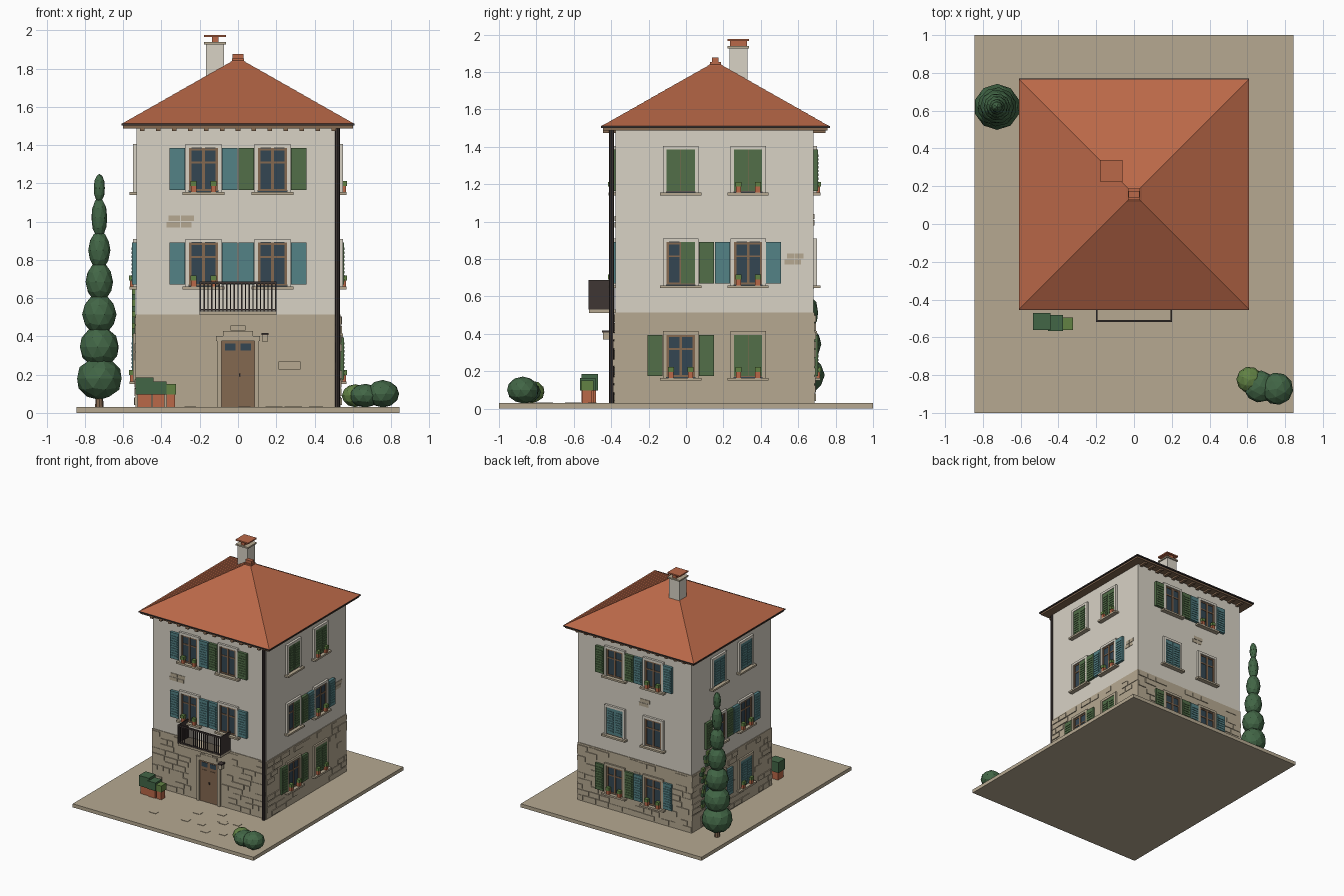
import bpy, bmesh, math, random
from mathutils import Matrix, Vector

if "Cube" in bpy.data.objects:
    bpy.data.objects.remove(bpy.data.objects["Cube"])

random.seed(4)
CY, H = 0.152, 0.535          # house centre in y, half width of the stone storey


def mat(name, r, g, b):
    m = bpy.data.materials.new(name)
    lin = [((c / 255 + 0.055) / 1.055) ** 2.4 for c in (r, g, b)]
    m.diffuse_color = (*lin, 1)
    m.use_nodes = True
    m.node_tree.nodes["Principled BSDF"].inputs["Base Color"].default_value = m.diffuse_color
    return m


PLASTER = mat("plaster", 216, 210, 197)
STONE = mat("stone", 182, 169, 145)
TILE = mat("terracotta", 186, 104, 72)
LEAF = mat("dark foliage", 66, 102, 70)
LIGHT = mat("light foliage", 98, 130, 68)
GREEN = mat("green paint", 82, 110, 72)
TEAL = mat("teal paint", 84, 130, 134)
GLASS = mat("window glass", 52, 70, 82)
WOOD = mat("brown wood", 132, 104, 80)
IRON = mat("dark iron", 62, 54, 52)
PAINT = {"G": GREEN, "T": TEAL}
parts = {}


def part(name, m):
    return parts.setdefault((name, m.name), (bmesh.new(), m))[0]


def box(name, m, x0, x1, y0, y1, z0, z1, side=None):
    """Box in world axes, or on wall `side` with x along the wall and y outward."""
    M = Matrix.Identity(4)
    if side is not None:
        y0, y1 = -H - y1, -H - y0
        M = Matrix.Translation((0, CY, 0)) @ Matrix.Rotation(side * math.pi / 2, 4, 'Z')
    c = Matrix.Translation(((x0 + x1) / 2, (y0 + y1) / 2, (z0 + z1) / 2))
    s = Matrix.Diagonal((x1 - x0, y1 - y0, z1 - z0, 1))
    bmesh.ops.create_cube(part(name, m), size=1, matrix=M @ c @ s)


def cone(name, m, loc, r0, r1, z0, z1, n, rot=0):
    M = Matrix.Translation((*loc, (z0 + z1) / 2)) @ Matrix.Rotation(rot, 4, 'Z')
    bmesh.ops.create_cone(part(name, m), cap_ends=True, segments=n, radius1=r0,
                          radius2=r1, depth=z1 - z0, matrix=M)


def blob(name, m, loc, r, rz):
    M = Matrix.Translation(loc) @ Matrix.Rotation(random.random() * 6, 4, 'Z') @ Matrix.Diagonal((r, r, rz, 1))
    bmesh.ops.create_icosphere(part(name, m), subdivisions=2, radius=1, matrix=M)


# plot and house body
box("ground_slab", STONE, -.845, .845, -1, 1, 0, .03)
box("stone_storey", STONE, -H, H, CY - H, CY + H, .03, .515)
box("plaster_walls", PLASTER, -.53, .53, CY - .53, CY + .53, .515, 1.495)


# shutters and windows
def shutter(s, m, u0, u1, z0, z1, d):
    box("shutters", m, u0, u1, -.01, d, z0, z1, s)
    n = 9
    for i in range(n):
        z = z0 + .018 + i * (z1 - z0 - .036) / n
        box("shutter_slats", m, u0 + .01, u1 - .01, d - .002, d + .004, z, z + .012, s)


def window(s, u, z, spec):
    w, h = .075, .22
    trim = STONE if z < .5 else PLASTER
    for a in (-1, 1):
        e = sorted((u + a * w, u + a * (w + .02)))
        box("window_surrounds", trim, *e, -.01, .014, z - .01, z + h + .02, s)
        f = sorted((u + a * w, u + a * (w - .012)))
        box("window_frames", WOOD, *f, -.01, .008, z, z + h, s)
    box("window_surrounds", trim, u - w, u + w, -.01, .014, z + h, z + h + .02, s)
    box("window_sills", STONE, u - .11, u + .11, -.01, .032, z - .025, z - .01, s)
    box("window_panes", GLASS, u - w, u + w, -.01, .002, z - .01, z + h, s)
    box("window_frames", WOOD, u - .007, u + .007, -.01, .008, z, z + h, s)
    for zz in (z - .005, z + .14, z + h - .012):
        box("window_frames", WOOD, u - w, u + w, -.01, .006, zz, zz + .01, s)
    if spec[0] == "c":                                   # both leaves closed
        shutter(s, PAINT[spec[1]], u - w, u - .001, z, z + h, .010)
        shutter(s, PAINT[spec[1]], u + .001, u + w, z, z + h, .010)
    elif spec[0] == "h":                                 # half closed
        shutter(s, PAINT[spec[1]], u, u + w, z, z + h, .010)
        shutter(s, PAINT[spec[1]], u + .097, u + .177, z, z + h, .018)
    elif spec[0] != "-":                                 # both leaves open
        shutter(s, PAINT[spec[0]], u - .177, u - .097, z, z + h, .018)
        shutter(s, PAINT[spec[1]], u + .097, u + .177, z, z + h, .018)
    if spec.endswith("+"):                               # flower pots
        for a in (-.052, .052):
            box("sill_pots", TILE, u + a - .014, u + a + .014, .006, .03, z - .01, z + .022, s)
            box("sill_plants", LIGHT, u + a - .016, u + a + .016, .006, .034, z + .022, z + .048, s)


LAYOUT = [[None, ("TT+", "TT"), ("TT+", "GG")],
          [("GG+", "cG+"), ("hG", "TT+"), ("cG", "cG+")],
          [("GG+", "TT+"), ("cT", "--"), ("GG", "TT+")],
          [("TT+", "cT+"), ("GG", "TT+"), ("cT", "cT")]]
for s, floors in enumerate(LAYOUT):
    for f, pair in enumerate(floors):
        for u, spec in zip((-.18, .18), pair or ()):
            window(s, u, .175 + f * .495, spec)


# rough stones on the lower storey
def blocked(s, a, b, z):
    if s == 0:
        return b > -.12 and a < .12 and z < .46
    return .10 < z < .42 and any(b > c - .115 and a < c + .115 for c in (-.18, .18))


for s in range(4):
    for r in range(10):
        z, u = .04 + r * .047, -H
        while u < H - .03:
            w = min(random.uniform(.05, .13), H - u)
            if random.random() < .68 and not blocked(s, u, u + w, z):
                box("wall_stones", STONE, u + .003, u + w - .003, -.01,
                    random.uniform(.003, .008), z, z + random.uniform(.036, .042), s)
            u += w

# bare brick patches in the plaster
for s, u, z in ((0, -.375, .97), (1, .375, .77), (2, .04, .98)):
    n = .145 if s == 0 else .1
    for r in range(2):
        o = r * .012
        box("brick_patches", STONE, u + o, u + n * .5, -.01, -.001, z + r * .033, z + r * .033 + .028, s)
        box("brick_patches", STONE, u + n * .54, u + n - .012 + o, -.01, -.001, z + r * .033, z + r * .033 + .028, s)

# front door with stepped stone surround
box("door", WOOD, -.085, .085, -.01, .006, .03, .375, 0)
for a in (-1, 1):
    box("door_panes", GLASS, *sorted((a * .012, a * .068)), 0, .009, .325, .362, 0)
    box("door_panels", WOOD, *sorted((a * .012, a * .068)), 0, .010, .06, .30, 0)
    box("door_surround", STONE, *sorted((a * .085, a * .11)), -.01, .016, .03, .375, 0)
box("door_knob", IRON, .004, .014, 0, .016, .19, .205, 0)
for w, z in ((.115, .375), (.078, .402), (.04, .43)):
    box("door_surround", STONE, -w, w, -.01, .016, z, z + .027, 0)

# balcony
box("balcony_slab", STONE, -.2, .2, -.01, .135, .512, .53, 0)
box("balcony_rail", IRON, -.2, .2, .125, .137, .675, .687, 0)
box("balcony_rail", IRON, -.2, .2, .127, .135, .535, .543, 0)
for i in range(21):
    u = -.196 + i * .0196
    box("balcony_bars", IRON, u - .0035, u + .0035, .128, .135, .53, .68, 0)
for a in (-.2, .194):
    box("balcony_sides", IRON, a, a + .006, 0, .137, .53, .687, 0)

# wall lamp and drainpipe
box("lamp_bracket", IRON, .135, .147, -.01, .04, .40, .41, 0)
box("lamp_cap", IRON, .122, .16, .02, .066, .408, .418, 0)
box("lamp_glass", STONE, .127, .155, .026, .06, .37, .408, 0)
cone("drainpipe", IRON, (.52, CY - H - .015), .013, .013, .03, 1.49, 8)

# roof: fascia, gutter edge, rafters, tile courses, finial
RY = .157
box("fascia", WOOD, -.6, .6, RY - .6, RY + .6, 1.488, 1.506)
box("roof_edge", IRON, -.61, .61, RY - .612, RY + .612, 1.502, 1.512)
for s in (0, 2):
    for i in range(13):
        u = -.5 + i / 12
        box("rafter_ends", WOOD, u - .012, u + .012, -.01, .06, 1.474, 1.49, s)
N = 16
for i in range(N):
    a, b = .605 * (1 - i / N), .605 * (1 - (i + 1) / N)
    z = 1.512 + .343 * i / N
    cone("roof_tiles", TILE, (0, RY), (a + .004) * 2 ** .5, max(b, .01) * 2 ** .5, z, z + .343 / N, 4, math.pi / 4)
box("roof_finial", TILE, -.032, .032, RY - .03, RY + .03, 1.825, 1.853)
box("roof_finial", TILE, -.03, .03, RY - .017, RY + .017, 1.853, 1.877)

# chimney
X, Y = -.12, .28
box("chimney_shaft", PLASTER, X - .048, X + .048, Y - .048, Y + .048, 1.66, 1.928)
box("chimney_band", STONE, X - .058, X + .058, Y - .058, Y + .058, 1.926, 1.938)
box("chimney_vent", TILE, X - .017, X + .017, Y - .046, Y + .046, 1.938, 1.966)
box("chimney_cap", TILE, X - .058, X + .058, Y - .058, Y + .058, 1.965, 1.976)

# cypress
cone("cypress_trunk", WOOD, (-.725, .62), .022, .018, .03, .12, 8)
for z, r, rz in ((.18, .122, .112), (.345, .104, .108), (.515, .09, .106), (.685, .072, .104),
                 (.85, .058, .1), (1.02, .042, .105), (1.175, .03, .075)):
    blob("cypress", LEAF, (-.725, .62, z), r, rz)

# bushes, planters, ivy
blob("bush", LIGHT, (.612, -.825, .09), .07, .06)
blob("bush", LEAF, (.665, -.86, .09), .085, .062)
blob("bush", LEAF, (.757, -.872, .1), .086, .072)
for x, y, w, d, z in ((-.488, -.515, .047, .045, .185), (-.415, -.525, .04, .042, .165), (-.352, -.528, .028, .033, .15)):
    box("planters", TILE, x - w * .78, x + w * .78, y - d * .78, y + d * .78, .03, .1)
    box("planter_shrubs", LIGHT if x > -.4 else LEAF, x - w, x + w, y - d, y + d, .097, z)
for i in range(16):
    u, z = random.uniform(-.42, -.32), .17 + i * .03
    box("ivy", LIGHT if i % 2 else LEAF, u - .016, u + .016, 0, .02, z, z + .03, 3)

# paving stones by the door
for i in range(10):
    x, y = random.uniform(-.3, .4), random.uniform(-.9, -.5)
    box("paving", STONE, x, x + .06, y, y + .045, .029, .033)

# turn the collected parts into objects
for (name, _), (bm, m) in parts.items():
    me = bpy.data.meshes.new(name)
    bm.to_mesh(me)
    bm.free()
    me.materials.append(m)
    bpy.context.collection.objects.link(bpy.data.objects.new(name, me))
